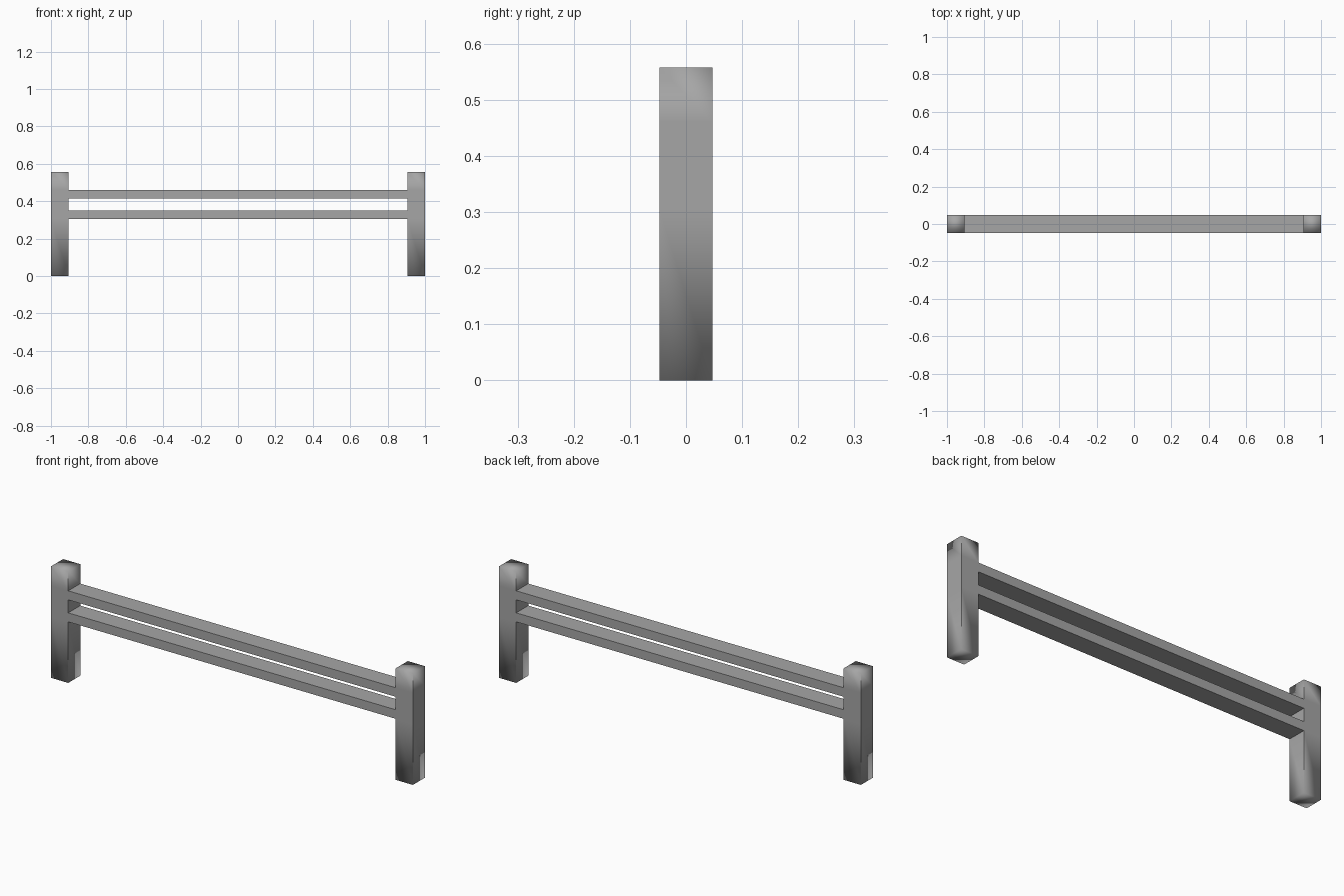
import bpy
import bmesh
from mathutils import Vector

POST = 0.095
HEIGHT = 0.557
RAILS = {"lower_rail": (0.305, 0.35), "upper_rail": (0.415, 0.46)}

cube = bpy.data.objects.get("Cube")
if cube:
    bpy.data.objects.remove(cube, do_unlink=True)

grey = bpy.data.materials.new("mid grey")
grey.use_nodes = True
colour = (0.38, 0.38, 0.38, 1)
grey.diffuse_color = colour
grey.node_tree.nodes["Principled BSDF"].inputs["Base Color"].default_value = colour


def box(name, low, high, cuts=()):
    """Box between two corners, with optional horizontal edge loops."""
    low, high = Vector(low), Vector(high)
    bm = bmesh.new()
    bmesh.ops.create_cube(bm, size=1)
    bmesh.ops.scale(bm, vec=high - low, verts=bm.verts)
    bmesh.ops.translate(bm, vec=(low + high) / 2, verts=bm.verts)
    for z in cuts:
        bmesh.ops.bisect_plane(bm, geom=bm.verts[:] + bm.edges[:] + bm.faces[:],
                               plane_co=(0, 0, z), plane_no=(0, 0, 1))
    mesh = bpy.data.meshes.new(name)
    bm.to_mesh(mesh)
    bm.free()
    mesh.materials.append(grey)
    obj = bpy.data.objects.new(name, mesh)
    bpy.context.collection.objects.link(obj)
    return obj


def soften_ends(obj):
    """Blend the normals at the end corners, keeping the middle flat."""
    mesh = obj.data
    mesh.shade_smooth()
    corner_normals = [v.normal.copy() for v in mesh.vertices]
    normals = [None] * len(mesh.loops)
    for face in mesh.polygons:
        for i in face.loop_indices:
            v = mesh.loops[i].vertex_index
            z = mesh.vertices[v].co.z
            at_end = z < 0.001 or z > HEIGHT - 0.001
            normals[i] = corner_normals[v] if at_end else face.normal.copy()
    mesh.normals_split_custom_set(normals)


# End posts, with edge loops where the rails meet them
half = POST / 2
for name, x in (("left_post", 1 - half), ("right_post", half - 1)):
    post = box(name, (x - half, -half, 0), (x + half, half, HEIGHT),
               cuts=(0.305, 0.46))
    soften_ends(post)

# Horizontal rails between the posts
for name, (bottom, top) in RAILS.items():
    box(name, (POST - 1, -half, bottom), (1 - POST, half, top))
